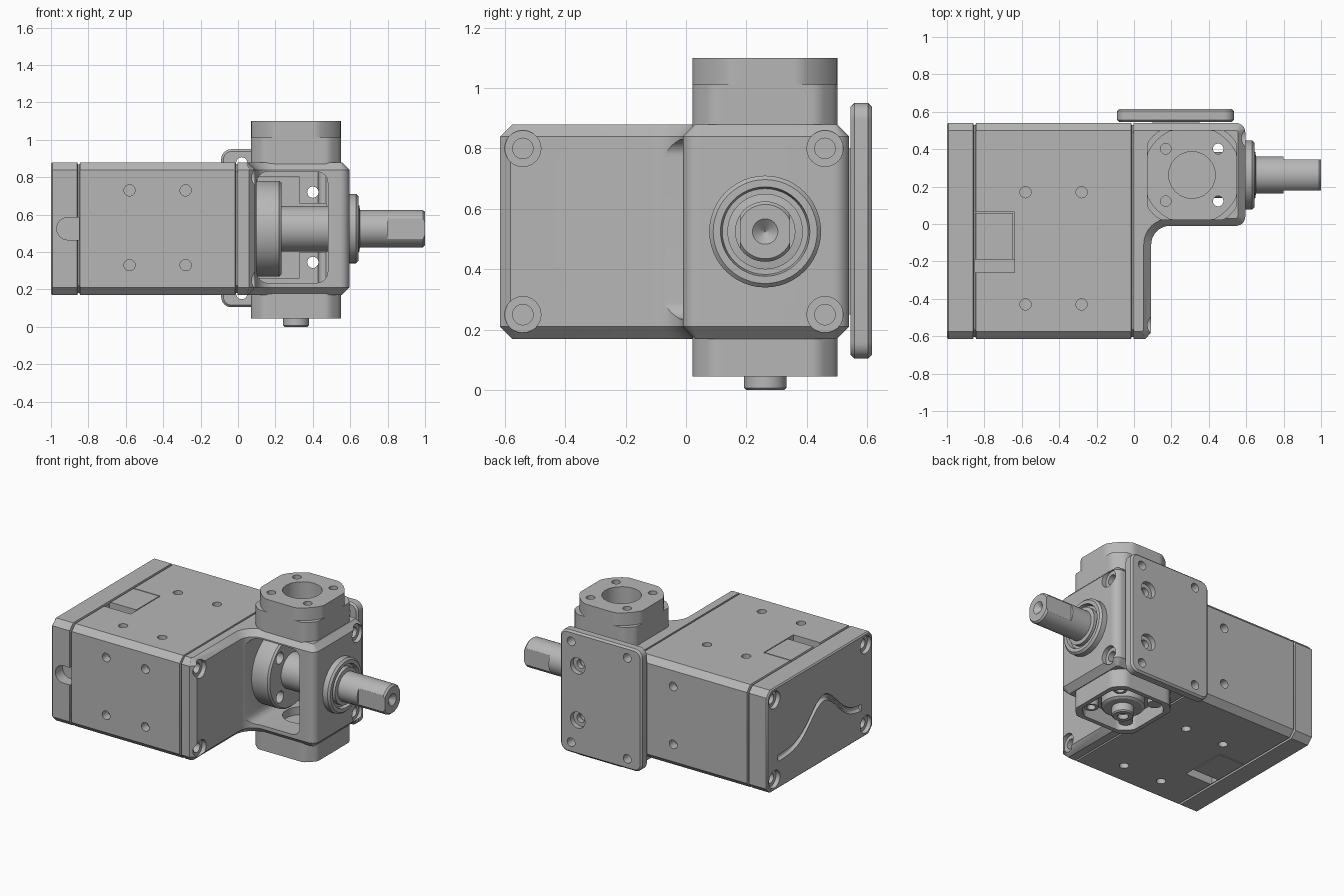
import bpy, bmesh, math

cube = bpy.data.objects.get("Cube")
if cube:
    bpy.data.objects.remove(cube)

metal = bpy.data.materials.new("light grey metal")
metal.use_nodes = True
GREY = (0.47, 0.47, 0.47, 1)
metal.diffuse_color = GREY
metal.node_tree.nodes["Principled BSDF"].inputs["Base Color"].default_value = GREY
parts = []


# ---- helpers: sections are (position along axis, outline) pairs ----
def circle(cu, cv, r, n=40):
    return [(cu + r * math.cos(math.tau * i / n), cv + r * math.sin(math.tau * i / n)) for i in range(n)]


def rect(u0, u1, v0, v1):
    return [(u0, v0), (u1, v0), (u1, v1), (u0, v1)]


def arc(cu, cv, r, start, end, n=8):
    return [(cu + r * math.cos(math.radians(start + (end - start) * i / n)),
             cv + r * math.sin(math.radians(start + (end - start) * i / n))) for i in range(n + 1)]


def rounded(u0, u1, v0, v1, r):
    return (arc(u1 - r, v1 - r, r, 0, 90) + arc(u0 + r, v1 - r, r, 90, 180)
            + arc(u0 + r, v0 + r, r, 180, 270) + arc(u1 - r, v0 + r, r, 270, 360))


def clipped(cu, cv, half, radius, n=96):
    # circle with four flat sides
    out = []
    for i in range(n):
        a = math.tau * i / n
        r = min(radius, half / max(abs(math.cos(a)), abs(math.sin(a))))
        out.append((cu + r * math.cos(a), cv + r * math.sin(a)))
    return out


def solid(name, axis, sections):
    place = {"x": lambda u, v, w: (w, u, v), "y": lambda u, v, w: (u, w, v),
             "z": lambda u, v, w: (u, v, w)}[axis]
    bm = bmesh.new()
    rings = [[bm.verts.new(place(u, v, w)) for u, v in outline] for w, outline in sections]
    n = len(rings[0])
    for a, b in zip(rings, rings[1:]):
        for i in range(n):
            bm.faces.new((a[i], a[(i + 1) % n], b[(i + 1) % n], b[i]))
    bm.faces.new(rings[0])
    bm.faces.new(rings[-1])
    bmesh.ops.recalc_face_normals(bm, faces=bm.faces)
    mesh = bpy.data.meshes.new(name)
    bm.to_mesh(mesh)
    bm.free()
    obj = bpy.data.objects.new(name, mesh)
    bpy.context.collection.objects.link(obj)
    return obj


def part(name, axis, sections):
    obj = solid(name, axis, sections)
    parts.append(obj)
    return obj


def prism(outline, w0, w1):
    return [(w0, outline), (w1, outline)]


def lathe(cu, cv, profile):
    return [(w, circle(cu, cv, r, 48)) for w, r in profile]


def cut(obj, axis, sections):
    cutter = solid("cutter", axis, sections)
    cutter.hide_render = True
    mod = obj.modifiers.new("cut", "BOOLEAN")
    mod.operation, mod.solver, mod.object = "DIFFERENCE", "EXACT", cutter
    bpy.context.view_layer.objects.active = obj
    bpy.ops.object.modifier_apply(modifier=mod.name)
    bpy.data.objects.remove(cutter)


def drill(obj, axis, u, v, r, w0, w1):
    cut(obj, axis, prism(circle(u, v, r, 24), w0, w1))


FRONT, BACK, LOW, HIGH = -0.615, 0.54, 0.17, 0.88
CX, CY, CZ = 0.31, 0.262, 0.525      # gear axes


def body_outline(inset):
    y0, y1, z0, z1, c = FRONT + inset, BACK - inset, LOW + inset, HIGH - inset, 0.04
    return [(y0 + c, z0), (y1 - c, z0), (y1, z0 + c), (y1, z1 - c),
            (y1 - c, z1), (y0 + c, z1), (y0, z1 - c), (y0, z0 + c)]


# ---- motor body with end cap seam ----
stations = [(-1, 0.008), (-0.992, 0), (-0.86, 0), (-0.856, 0.012), (-0.848, 0.012),
            (-0.844, 0), (-0.016, 0), (-0.012, 0.012), (0.0, 0.012)]
body = part("motor_body", "x", [(x, body_outline(i)) for x, i in stations])
for x in (-0.58, -0.28):
    for z in (0.33, 0.73):
        drill(body, "y", x, z, 0.03, FRONT - 0.1, FRONT + 0.06)
    for y in (-0.43, 0.17):
        drill(body, "z", x, y, 0.03, HIGH - 0.06, HIGH + 0.1)
        drill(body, "z", x, y, 0.03, LOW - 0.1, LOW + 0.06)
for z in (0.33, 0.73):
    drill(body, "y", -0.28, z, 0.03, BACK - 0.06, BACK + 0.1)
# connector recess and panel seams, top and bottom
for deep, shallow, out in ((HIGH - 0.1, HIGH - 0.012, HIGH + 0.1), (LOW + 0.1, LOW + 0.012, LOW - 0.1)):
    lo, hi = min(deep, out), max(deep, out)
    cut(body, "z", prism(rect(-0.852, -0.64, -0.26, -0.19), lo, hi))
    lo, hi = min(shallow, out), max(shallow, out)
    cut(body, "z", prism(rect(-0.646, -0.64, -0.2, 0.065), lo, hi))
    cut(body, "z", prism(rect(-0.852, -0.64, 0.059, 0.065), lo, hi))
# cable slot in the cap
cut(body, "y", prism(arc(-0.91, 0.525, 0.06, 90, 270) + [(-0.85, 0.465), (-0.85, 0.585)],
                     FRONT - 0.1, FRONT + 0.08))
# bell-shaped groove in the cap face
groove = []
for i in range(29):
    y = -0.49 + i * 0.0325
    z = 0.38 + 0.23 * math.exp(-((y + 0.08) / 0.2) ** 2)
    groove.append((y, circle(-1, z, 0.022, 12)))
cut(body, "y", groove)

# ---- L-shaped gear housing ----
plan = ([(-0.004, FRONT), (0.06, FRONT), (0.092, FRONT + 0.035)]
        + arc(0.192, -0.11, 0.1, 180, 90) + arc(0.545, 0.04, 0.05, -90, 0)
        + arc(0.545, BACK - 0.05, 0.05, 0, 90) + [(-0.004, BACK)])
housing = part("gear_housing", "z", prism(plan, LOW, HIGH))
bm = bmesh.new()
bm.from_mesh(housing.data)
rim = [e for e in bm.edges if abs(e.verts[0].co.z - e.verts[1].co.z) < 0.001
       and max(v.co.x for v in e.verts) > 0]
bmesh.ops.bevel(bm, geom=rim, offset=0.04, segments=1, affect="EDGES")
bm.to_mesh(housing.data)
bm.free()
# cavity, leaving mounting pads at the back
cut(housing, "y", prism(rounded(0.1, 0.48, 0.235, 0.83, 0.06), -0.3, 0.42))
cut(housing, "y", prism(rect(0.105, 0.33, 0.26, 0.8), 0.3, 0.522))
cut(housing, "y", prism(rect(0.3, 0.47, 0.4, 0.66), 0.3, 0.522))
for z in (0.345, 0.72):
    drill(housing, "y", 0.4, z, 0.03, 0.3, 0.7)
drill(housing, "z", CX, CY, 0.125, LOW - 0.1, 0.3)

# ---- corner screw recesses ----
for z in (0.25, 0.8):
    for obj, y, face, d in ((body, -0.54, -1, 1), (body, 0.46, -1, 1),
                            (housing, -0.54, 0.092, -1), (housing, 0.46, 0.595, -1)):
        for r, depth in ((0.06, 0.03), (0.034, 0.085)):
            a, b = face - d * 0.1, face + d * depth
            drill(obj, "x", y, z, r, min(a, b), max(a, b))

# ---- top collar and mounting ring ----
collar = part("top_collar", "z", prism(clipped(CX, CY, 0.24, 0.295), HIGH - 0.01, 1.012))
ring = part("top_mounting_ring", "z", prism(clipped(CX, CY, 0.24, 0.265), 1.012, 1.1))
for obj in (collar, ring):
    drill(obj, "z", CX, CY, 0.125, 0.93, 1.2)

# ---- bottom collar, hollow, with hub and screw ----
bottom = part("bottom_collar", "z", prism(clipped(CX, CY, 0.24, 0.295), 0.045, LOW + 0.01))
cut(bottom, "z", prism(clipped(CX, CY, 0.21, 0.25), 0, 0.15))
hub = part("bottom_hub", "z", lathe(CX, CY, [(0.06, 0.12), (0.07, 0.135), (0.16, 0.135)]))
part("bottom_screw", "z", lathe(CX, CY, [(0.03, 0.03), (0, 0.035), (0, 0.062), (0.008, 0.07), (0.1, 0.07)]))
for dx in (-0.14, 0.14):
    for dy in (-0.14, 0.14):
        post = part("bottom_post", "z", prism(circle(CX + dx, CY + dy, 0.045, 24), 0.075, 0.16))
        drilled = [collar, ring] + ([housing, bottom, post] if dx > 0 else [])
        for obj in drilled:
            drill(obj, "z", CX + dx, CY + dy, 0.028, 0, 1.3)

# ---- coupling disc and inner shaft ----
disc = part("coupling_disc", "x", lathe(CY, CZ, [(0.08, 0.25), (0.1, 0.256), (0.22, 0.256), (0.232, 0.245)]))
for k in range(4):
    a = math.radians(45 + 90 * k)
    drill(disc, "x", CY + 0.19 * math.cos(a), CZ + 0.19 * math.sin(a), 0.04, 0.15, 0.4)
part("inner_shaft", "x", prism(circle(CY, CZ, 0.122, 48), 0.22, 0.5))

# ---- output flange and flattened shaft ----
part("output_flange", "x", lathe(CY, CZ, [(0.58, 0.185), (0.632, 0.185), (0.645, 0.172), (0.645, 0.148),
                                         (0.62, 0.142), (0.62, 0.02)]))
shaft = part("output_shaft", "x", lathe(CY, CZ, [(0.59, 0.125), (0.648, 0.125), (0.652, 0.1), (0.988, 0.1),
                                                (1, 0.09), (1, 0.042), (0.965, 0.002)]))
for s in (-1, 1):
    ys = sorted((CY + s * 0.083, CY + s * 0.2))
    cut(shaft, "x", prism(rect(ys[0], ys[1], 0.3, 0.8), 0.8, 1.1))


# ---- back mounting plate ----
def plate_outline(i):
    return rounded(-0.09 + i, 0.535 - i, 0.105 + i, 0.95 - i, 0.055 - i)


plate = part("back_plate", "y", [(0.545, plate_outline(0.012)), (0.557, plate_outline(0)),
                                 (0.603, plate_outline(0)), (0.615, plate_outline(0.012))])
for x in (0.02, 0.45):
    for z in (0.178, 0.877):
        drill(plate, "y", x, z, 0.03, 0.5, 0.7)
for z in (0.345, 0.72):
    drill(plate, "y", 0.4, z, 0.03, 0.5, 0.7)
    drill(plate, "y", 0.4, z, 0.056, 0.58, 0.7)
part("plate_spacer", "y", prism(rect(0.1, 0.35, 0.25, 0.8), 0.535, 0.55))

# ---- finish: material and smooth curved surfaces ----
for obj in parts:
    obj.data.materials.clear()
    obj.data.materials.append(metal)
    bpy.ops.object.select_all(action="DESELECT")
    obj.select_set(True)
    bpy.context.view_layer.objects.active = obj
    bpy.ops.object.shade_smooth_by_angle(angle=math.radians(30))
